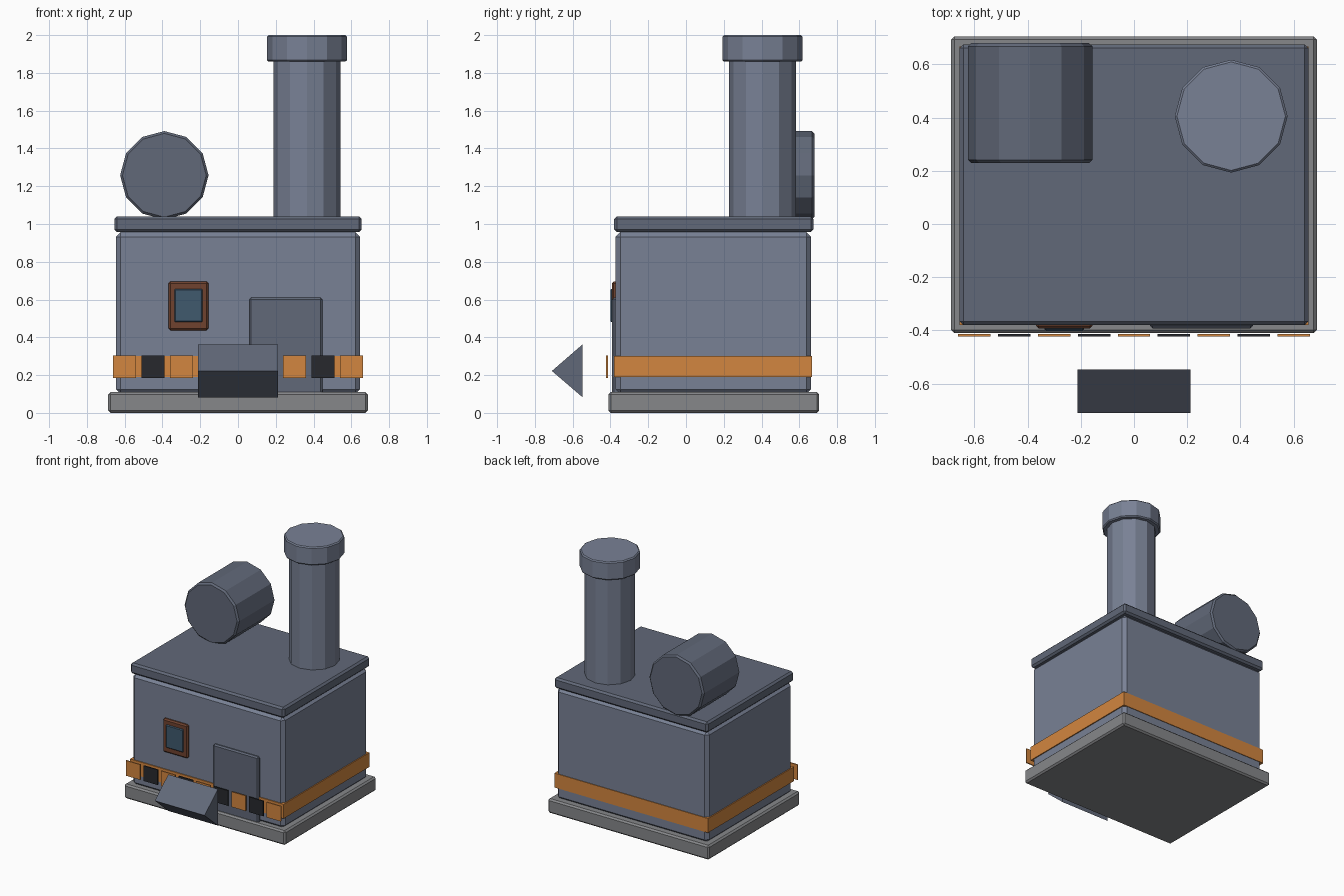
import bpy, bmesh
from math import radians
from mathutils import Matrix

if "Cube" in bpy.data.objects:
    bpy.data.objects.remove(bpy.data.objects["Cube"])


def material(name, rgb):
    m = bpy.data.materials.new(name)
    m.diffuse_color = (*rgb, 1)
    m.use_nodes = True
    m.node_tree.nodes["Principled BSDF"].inputs["Base Color"].default_value = m.diffuse_color
    return m


STEEL = material("steel", (0.19, 0.22, 0.30))
DARK = material("dark_steel", (0.12, 0.14, 0.19))
STONE = material("stone", (0.24, 0.245, 0.255))
ORANGE = material("orange", (0.65, 0.24, 0.05))
BLACK = material("black", (0.02, 0.022, 0.027))
RUST = material("rust", (0.16, 0.055, 0.028))
GLASS = material("glass", (0.05, 0.10, 0.155))


def finish(bm, name, mat, bevel=0):
    bmesh.ops.recalc_face_normals(bm, faces=bm.faces)
    me = bpy.data.meshes.new(name)
    bm.to_mesh(me)
    bm.free()
    me.materials.append(mat)
    ob = bpy.data.objects.new(name, me)
    bpy.context.collection.objects.link(ob)
    if bevel:
        mod = ob.modifiers.new("bevel", "BEVEL")
        mod.width, mod.segments = bevel, 1
        mod.limit_method, mod.angle_limit = "ANGLE", radians(40)
    return ob


def box(name, x, y, z, mat, bevel=0):
    """Box from (min, max) ranges on each axis."""
    bm = bmesh.new()
    bmesh.ops.create_cube(bm, size=1)
    for v in bm.verts:
        v.co = [r[0] + (c + 0.5) * (r[1] - r[0]) for r, c in zip((x, y, z), v.co)]
    return finish(bm, name, mat, bevel)


def drum(name, centre, radius, depth, mat, rot=Matrix(), bevel=0):
    """Twelve-sided cylinder."""
    bm = bmesh.new()
    bmesh.ops.create_cone(bm, cap_ends=True, segments=12, radius1=radius,
                          radius2=radius, depth=depth,
                          matrix=Matrix.Translation(centre) @ rot)
    return finish(bm, name, mat, bevel)


# Building
box("base_slab", (-0.687, 0.687), (-0.41, 0.705), (0, 0.11), STONE, 0.012)
box("body", (-0.647, 0.647), (-0.373, 0.662), (0.10, 0.957), STEEL, 0.025)
box("roof", (-0.655, 0.655), (-0.38, 0.675), (0.958, 1.04), DARK, 0.014)
box("stripe_band", (-0.655, 0.655), (-0.38, 0.667), (0.19, 0.30), ORANGE)

# Door and window
box("door", (0.06, 0.447), (-0.392, -0.35), (0.10, 0.61), DARK, 0.01)
box("window_frame", (-0.368, -0.156), (-0.393, -0.35), (0.437, 0.695), RUST, 0.01)
box("window_pane", (-0.336, -0.188), (-0.401, -0.36), (0.48, 0.657), GLASS, 0.006)

# Alternating hazard plates across the front
for i in range(9):
    cx = (i - 4) * 0.15
    box(f"hazard_plate_{i + 1}", (cx - 0.061, cx + 0.061), (-0.423, -0.414),
        (0.186, 0.303), BLACK if i % 2 else ORANGE)

# Chimney with cap
drum("chimney", (0.365, 0.405, 1.44), 0.177, 0.86, STEEL)
drum("chimney_cap", (0.365, 0.405, 1.93), 0.212, 0.14, STEEL, bevel=0.008)

# Tank lying on the roof, axis along y
drum("roof_tank", (-0.39, 0.454, 1.258), 0.234, 0.45, DARK,
     Matrix.Rotation(radians(90), 4, "X"), 0.012)

# Wedge-shaped chute in front, pointing forward
bm = bmesh.new()
profile = [(-0.71, 0.222), (-0.547, 0.363), (-0.547, 0.082)]
face = bm.faces.new([bm.verts.new((-0.212, y, z)) for y, z in profile])
new = bmesh.ops.extrude_face_region(bm, geom=[face])["geom"]
bmesh.ops.translate(bm, vec=(0.424, 0, 0),
                    verts=[g for g in new if isinstance(g, bmesh.types.BMVert)])
finish(bm, "front_chute", DARK)
